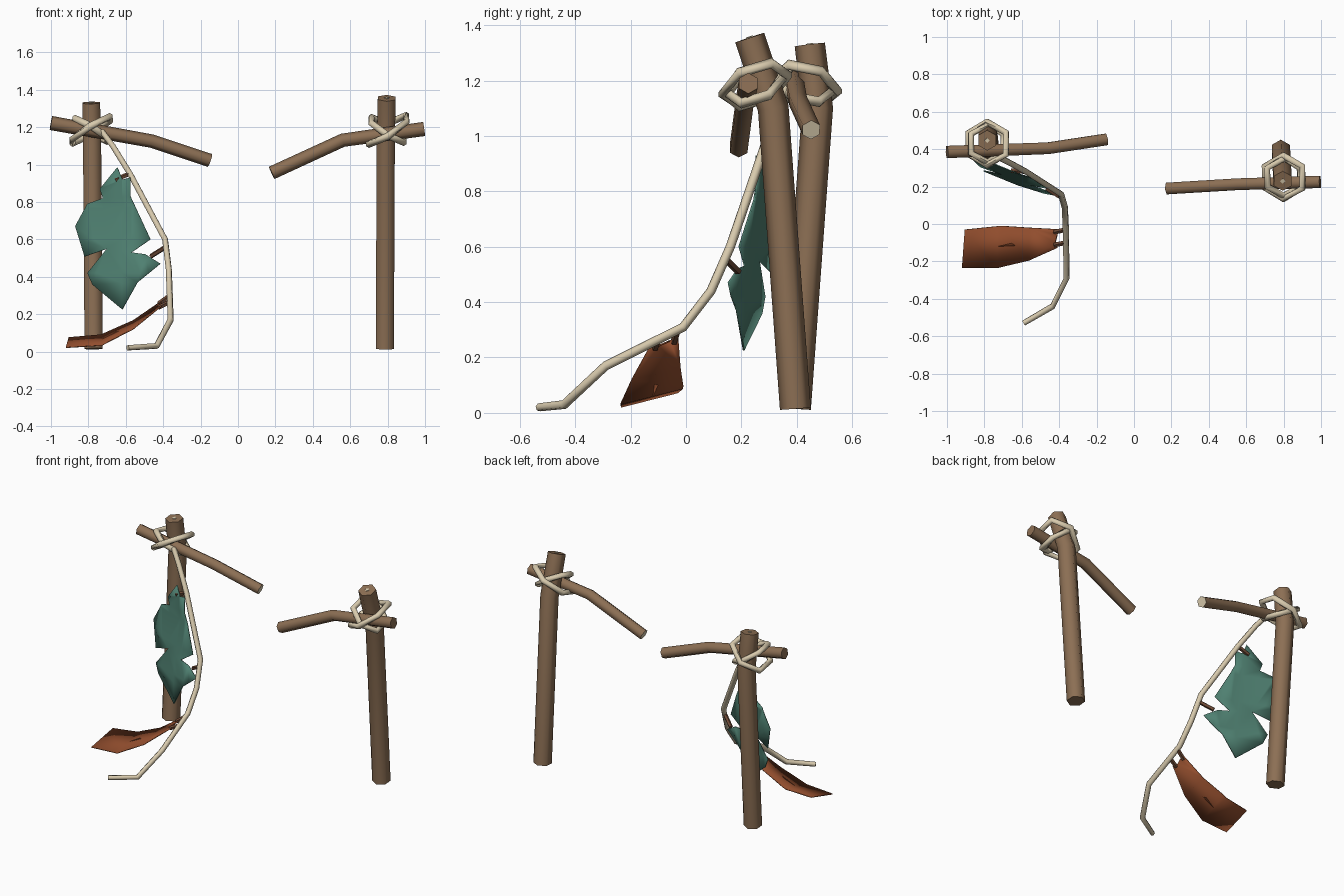
import bpy, bmesh, math
from mathutils import Vector

if "Cube" in bpy.data.objects:
    bpy.data.objects.remove(bpy.data.objects["Cube"])


def material(name, hexcode):
    lin = lambda c: c / 12.92 if c <= 0.04045 else ((c + 0.055) / 1.055) ** 2.4
    m = bpy.data.materials.new(name)
    m.diffuse_color = [lin(int(hexcode[i:i + 2], 16) / 255) for i in (0, 2, 4)] + [1]
    m.use_nodes = True
    m.node_tree.nodes["Principled BSDF"].inputs["Base Color"].default_value = m.diffuse_color
    return m


WOOD = material("brown wood", "8C6F54")
ROPE = material("cream rope", "D8CAAD")
TEAL = material("teal leaf", "4F8071")
RUST = material("rust leaf", "914D2D")
STEM = material("dark stem", "6E4A36")


def finish(name, bm, mats, angle):
    bmesh.ops.recalc_face_normals(bm, faces=bm.faces[:])
    me = bpy.data.meshes.new(name)
    bm.to_mesh(me)
    bm.free()
    for m in mats:
        me.materials.append(m)
    ob = bpy.data.objects.new(name, me)
    bpy.context.collection.objects.link(ob)
    bpy.ops.object.select_all(action='DESELECT')
    ob.select_set(True)
    bpy.context.view_layer.objects.active = ob
    bpy.ops.object.shade_smooth_by_angle(angle=math.radians(angle))
    return ob


def tube(name, path, radii, mats, sides=6, ref=(0, 0, 1), closed=False, end_mat=0):
    """Sweep a polygon along a path; end_mat colours the last cap."""
    pts = [Vector(p) for p in path]
    n = len(pts)
    if not isinstance(radii, (list, tuple)):
        radii = [radii] * n
    bm = bmesh.new()
    rings = []
    u = Vector(ref)
    for i, p in enumerate(pts):
        a = pts[i - 1] if i or closed else p
        b = pts[(i + 1) % n] if i < n - 1 or closed else p
        t = ((p - a).normalized() + (b - p).normalized()).normalized()
        if closed:
            u = Vector(ref)
        u = (u - t * u.dot(t)).normalized()
        v = t.cross(u)
        rings.append([bm.verts.new(p + radii[i] * (u * math.cos(k * math.tau / sides)
                      + v * math.sin(k * math.tau / sides))) for k in range(sides)])
    for i in range(n if closed else n - 1):
        r, s = rings[i], rings[(i + 1) % n]
        for k in range(sides):
            j = (k + 1) % sides
            bm.faces.new((r[k], r[j], s[j], s[k]))
    if not closed:
        bm.faces.new(rings[0][::-1])
        bm.faces.new(rings[-1]).material_index = end_mat
    return finish(name, bm, mats, 65)


def leaf(name, outline, cuts, place, mat):
    """Flat outline, cut along lines so it can bend, then placed in space."""
    bm = bmesh.new()
    f = bm.faces.new([bm.verts.new((a, b, 0)) for a, b in outline])
    bmesh.ops.triangulate(bm, faces=[f])
    for co, no in cuts:
        bmesh.ops.bisect_plane(bm, geom=bm.verts[:] + bm.edges[:] + bm.faces[:],
                               plane_co=co, plane_no=no, dist=0.0005)
    for v in bm.verts:
        v.co = place(v.co.x, v.co.y)
    ob = finish(name, bm, [mat], 50)
    mod = ob.modifiers.new("thickness", 'SOLIDIFY')
    mod.thickness = 0.006
    mod.offset = 0
    return ob


# Posts, each with a small pale core on its top
posts = {
    "left": [(-0.772, 0.395, 0.015), (-0.78, 0.475, 1.1), (-0.785, 0.447, 1.33)],
    "right": [(0.785, 0.395, 0.015), (0.79, 0.315, 1.1), (0.795, 0.23, 1.355)],
}
for side, path in posts.items():
    tube(side + "_post", path, [0.056, 0.056, 0.055], [WOOD], ref=(0, 1, 0))
    a, b = Vector(path[1]), Vector(path[2])
    d = (b - a).normalized()
    tube(side + "_post_core", [b - d * 0.004, b + d * 0.004], 0.014, [ROPE], 4, (0, 1, 0))

# Broken crossbars with pale inner ends
tube("left_crossbar", [(-1.0, 0.385, 1.222), (-0.46, 0.405, 1.125), (-0.15, 0.452, 1.022)],
     [0.038, 0.036, 0.036], [WOOD, ROPE], end_mat=1)
tube("right_crossbar", [(0.995, 0.225, 1.19), (0.56, 0.213, 1.13), (0.18, 0.19, 0.955)],
     [0.038, 0.036, 0.036], [WOOD, ROPE], end_mat=1)

# Crossed rope lashings: two opposed tilted loops per post
for side, cx, cy, cz, lean in (("left", -0.785, 0.43, 1.185, -0.2),
                               ("right", 0.8, 0.25, 1.185, 0.3)):
    for s in (1, -1):
        loop = []
        for k in range(6):
            th = math.radians(60 * k + 30)
            r = 0.108 + 0.008 * s
            dx, dy = r * math.cos(th), r * math.sin(th)
            loop.append((cx + dx, cy + dy, cz + s * 0.6 * dx + lean * dy))
        tube(f"{side}_lashing_{'a' if s > 0 else 'b'}", loop, 0.019, [ROPE], closed=True)

# Loose hanging rope
tube("hanging_rope", [(-0.73, 0.36, 1.18), (-0.67, 0.33, 1.1), (-0.577, 0.28, 0.95),
                      (-0.39, 0.16, 0.6), (-0.37, 0.09, 0.44), (-0.365, -0.01, 0.31),
                      (-0.36, -0.29, 0.17), (-0.435, -0.44, 0.03), (-0.59, -0.53, 0.02)],
     [0.017] * 8 + [0.015], [ROPE], ref=(0, 1, 0))


# Teal leaf hanging behind the rope
def place_teal(x, z):
    y = 0.22 - 0.36 * (x + 0.618) + 0.06 * min(1, max(0, (z - 0.42) / 0.35))
    return Vector((x, y - 0.012 * (1 - abs(x + 0.62) / 0.25), z))


teal = [(-0.645, 0.985), (-0.618, 0.92), (-0.575, 0.93), (-0.575, 0.83), (-0.468, 0.60),
        (-0.57, 0.53), (-0.495, 0.52), (-0.415, 0.47), (-0.537, 0.37), (-0.618, 0.225),
        (-0.778, 0.358), (-0.805, 0.42), (-0.70, 0.55), (-0.82, 0.508), (-0.87, 0.67),
        (-0.805, 0.79), (-0.722, 0.82), (-0.738, 0.87)]
leaf("teal_leaf", teal, [((0, z, 0), (0, 1, 0)) for z in (0.42, 0.6, 0.77)]
     + [((-0.62, 0, 0), (1, 0, 0))], place_teal, TEAL)


# Rust forked leaf curling toward the ground
def place_rust(x, y):
    keys = [(-0.93, 0.05), (-0.73, 0.062), (-0.56, 0.14), (-0.40, 0.252)]
    for (x0, z0), (x1, z1) in zip(keys, keys[1:]):
        if x <= x1 + 1e-4 or x1 == keys[-1][0]:
            z = z0 + (z1 - z0) * (x - x0) / (x1 - x0)
            break
    return Vector((x, y, z + 0.25 * (y + 0.12)))


rust = [(-0.41, -0.028), (-0.56, -0.02), (-0.71, -0.01), (-0.905, -0.03), (-0.92, -0.235),
        (-0.73, -0.235), (-0.56, -0.195), (-0.41, -0.128), (-0.42, -0.098), (-0.56, -0.112),
        (-0.73, -0.12), (-0.56, -0.08), (-0.41, -0.058)]
leaf("rust_leaf", rust, [((x, 0, 0), (1, 0, 0)) for x in (-0.73, -0.56)], place_rust, RUST)

# Short stems joining the leaves to the rope
stems = [((-0.58, 0.28, 0.95), (-0.655, 0.285, 0.918)),
         ((-0.385, 0.14, 0.56), (-0.465, 0.19, 0.51)),
         ((-0.365, -0.03, 0.298), (-0.425, -0.044, 0.255)),
         ((-0.365, -0.10, 0.265), (-0.425, -0.112, 0.235))]
for i, s in enumerate(stems):
    tube(f"leaf_stem_{i + 1}", s, 0.013, [STEM], 5)
